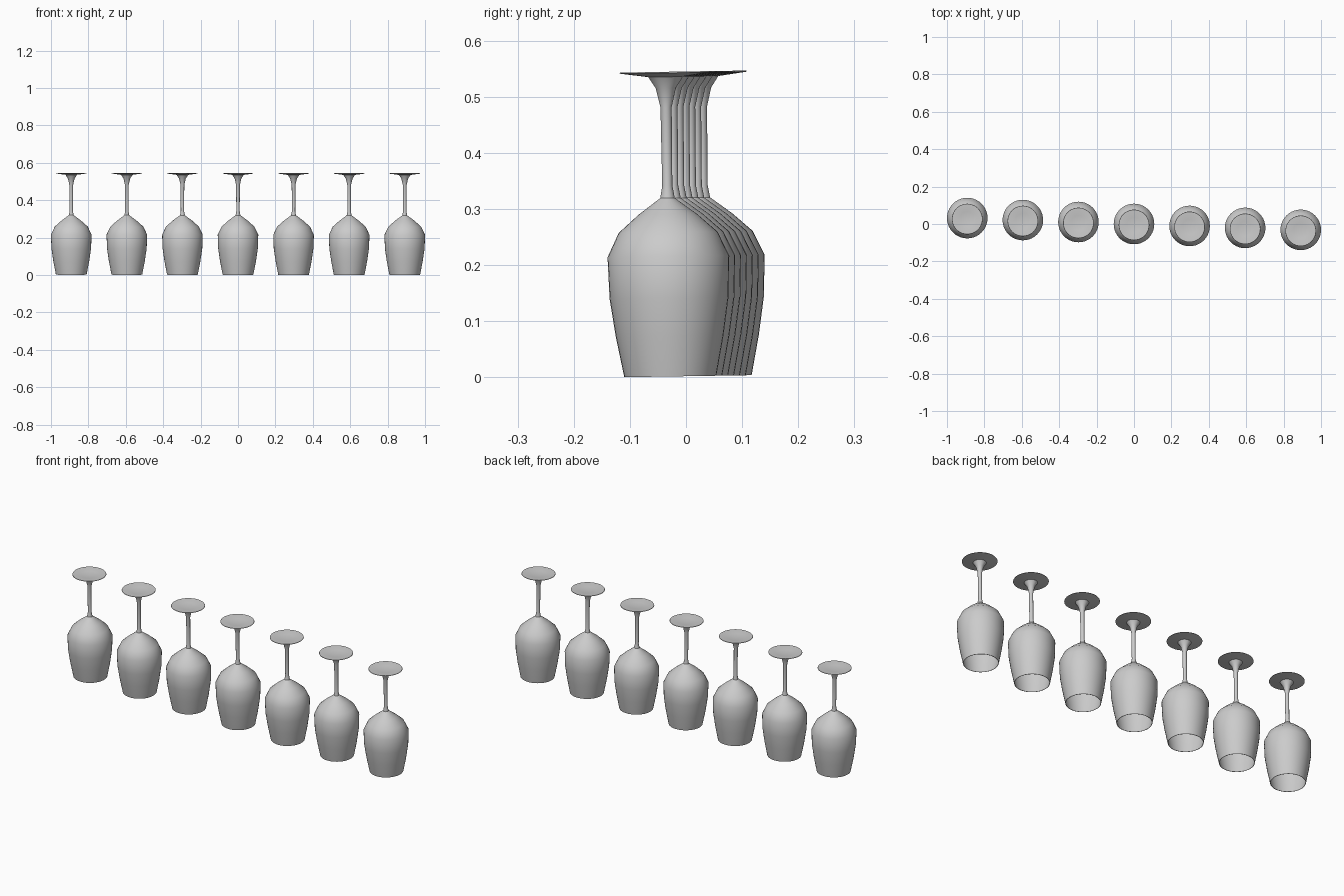
import bpy, bmesh, math
from mathutils import Matrix

if "Cube" in bpy.data.objects:
    bpy.data.objects.remove(bpy.data.objects["Cube"])

# Half profile (radius, height) of an upside-down wine glass
OUTER = [(0.082, 0.000), (0.096, 0.072), (0.106, 0.140), (0.1085, 0.214),
         (0.088, 0.257), (0.052, 0.289), (0.013, 0.318), (0.009, 0.340), (0.010, 0.480),
         (0.018, 0.514), (0.031, 0.534), (0.082, 0.541)]
# Slightly dished underside of the foot
FOOT = [(0.081, 0.543), (0.074, 0.543), (0.040, 0.538), (0.0, 0.535)]
# Inside of the bowl, from its deepest point to the rim
INNER = [(0.0, 0.306), (0.020, 0.303), (0.050, 0.286), (0.085, 0.256),
         (0.1055, 0.213), (0.103, 0.140), (0.093, 0.072), (0.080, 0.000)]
SEGMENTS = 40
COUNT = 7
TILT = math.radians(0.9)


def glass_mesh():
    bm = bmesh.new()
    profile = INNER + OUTER + FOOT
    verts = [bm.verts.new((r, 0, z)) for r, z in profile]
    edges = [bm.edges.new(pair) for pair in zip(verts, verts[1:])]
    bmesh.ops.spin(bm, geom=verts + edges, axis=(0, 0, 1), cent=(0, 0, 0),
                   angle=math.tau, steps=SEGMENTS, use_duplicate=False)
    bmesh.ops.remove_doubles(bm, verts=bm.verts, dist=0.0001)
    bmesh.ops.recalc_face_normals(bm, faces=bm.faces)
    # Whole set leans very slightly forward
    bm.transform(Matrix.Rotation(TILT, 4, 'X'))
    mesh = bpy.data.meshes.new("wine_glass")
    bm.to_mesh(mesh)
    bm.free()
    return mesh


# Row of glasses, slightly skewed across the x axis
mesh = glass_mesh()
for i in range(COUNT):
    t = i / (COUNT - 1) * 2 - 1
    glass = bpy.data.objects.new(f"wine_glass_{i + 1}", mesh)
    glass.location = (0.8915 * t, 0.0035 - 0.0315 * t, 0.0018 - 0.0005 * t)
    bpy.context.collection.objects.link(glass)
    glass.select_set(True)
    bpy.context.view_layer.objects.active = glass

# Smooth shading with crisp rims
bpy.ops.object.shade_smooth_by_angle(angle=math.radians(40))
